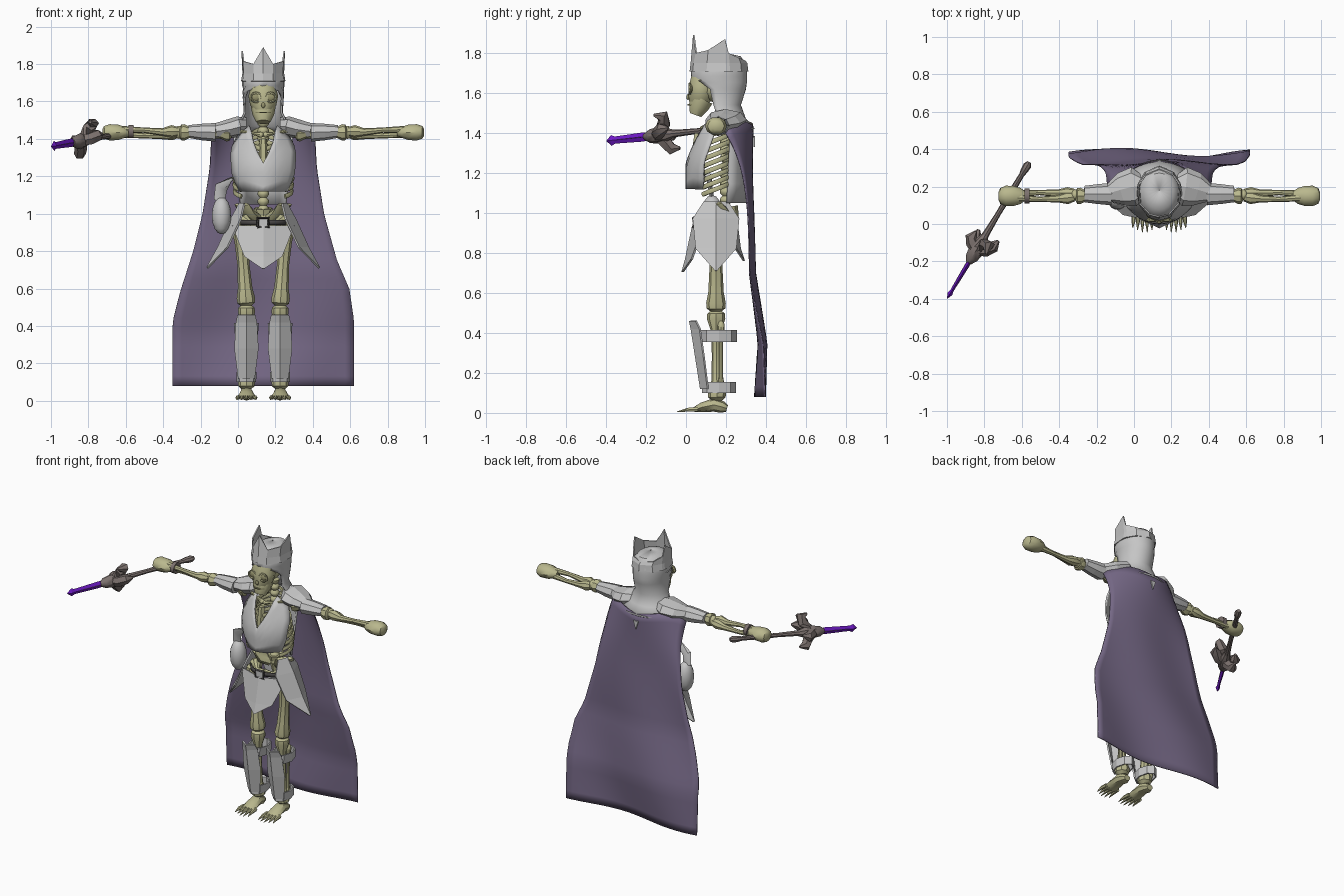
import bpy, bmesh
from math import sin, cos, pi, radians
from mathutils import Vector as V

cube = bpy.data.objects.get("Cube")
if cube:
    bpy.data.objects.remove(cube)
CX, CY = 0.135, 0.15          # axis of the body


def material(name, r, g, b):
    m = bpy.data.materials.new(name)
    m.use_nodes = True
    m.diffuse_color = (r, g, b, 1)
    m.node_tree.nodes["Principled BSDF"].inputs["Base Color"].default_value = (r, g, b, 1)
    return m


BONE = material("bone", .49, .48, .27)
SOCKET = material("socket", .3, .29, .15)
STEEL = material("steel", .56, .56, .56)
CLOTH = material("cape cloth", .18, .14, .24)
LEATHER = material("leather", .07, .065, .065)
HILT = material("hilt", .2, .165, .155)
GLOW = material("violet blade", .16, .01, .58)


def build(name, verts, faces, mat, smooth=35, thick=0):
    me = bpy.data.meshes.new(name)
    me.from_pydata([tuple(v) for v in verts], [], faces)
    bm = bmesh.new()
    bm.from_mesh(me)
    bmesh.ops.remove_doubles(bm, verts=bm.verts, dist=1e-5)
    bmesh.ops.recalc_face_normals(bm, faces=bm.faces)
    bm.to_mesh(me)
    bm.free()
    me.materials.append(mat)
    if smooth:
        me.shade_smooth()
        me.set_sharp_from_angle(angle=radians(smooth))
    ob = bpy.data.objects.new(name, me)
    bpy.context.collection.objects.link(ob)
    if thick:
        mod = ob.modifiers.new("thickness", 'SOLIDIFY')
        mod.thickness, mod.offset = thick, 0


def grid(rows, closed=False):
    n = len(rows[0])
    return [(r * n + i, r * n + (i + 1) % n, (r + 1) * n + (i + 1) % n, (r + 1) * n + i)
            for r in range(len(rows) - 1) for i in range(n if closed else n - 1)]


def tube(name, pts, radii, mat, sides=8, smooth=40):
    """Capped tube; a radius may be a (sideways, upward) pair."""
    pts, rows = [V(p) for p in pts], []
    for i, p in enumerate(pts):
        d = (pts[min(i + 1, len(pts) - 1)] - pts[max(i - 1, 0)]).normalized()
        side = d.cross(V((0, 1, 0)) if abs(d.z) > .8 else V((0, 0, 1))).normalized()
        up = side.cross(d)
        a, b = radii[i] if isinstance(radii[i], tuple) else (radii[i], radii[i])
        rows.append([p + side * a * cos(2 * pi * k / sides) + up * b * sin(2 * pi * k / sides)
                     for k in range(sides)])
    n = len(rows) * sides
    caps = [tuple(range(sides)), tuple(range(n - sides, n))]
    build(name, sum(rows, []), grid(rows, True) + caps, mat, smooth)


def bone(name, a, b, r, shaft=.5):
    a, b = V(a), V(b)
    ts = (0, .04, .1, .22, .5, .78, .9, .96, 1)
    rs = (.5, .95, 1, shaft * 1.2, shaft, shaft * 1.2, 1, .95, .5)
    tube(name, [a.lerp(b, t) for t in ts], [r * k for k in rs], BONE)


def ball(name, loc, size, mat, seg=14):
    rows = [[V((loc[0] + size[0] * sin(pi * j / 8) * cos(2 * pi * i / seg),
                loc[1] + size[1] * sin(pi * j / 8) * sin(2 * pi * i / seg),
                loc[2] + size[2] * cos(pi * j / 8))) for i in range(seg)] for j in range(9)]
    build(name, sum(rows, []), grid(rows, True), mat, 50)


def shell(name, rings, mat, cx=CX, seg=20, thick=.01, smooth=40):
    """Upright shell from rings of (z, centre y, rx, ry, front opening in degrees)."""
    rows = []
    for z, cy, rx, ry, gap in rings:
        g = radians(gap)
        angs = [g + (2 * pi - 2 * g) * i / seg for i in range(seg + 1)]
        rows.append([V((cx + rx * sin(a), cy - ry * cos(a), z)) for a in angs])
    build(name, sum(rows, []), grid(rows), mat, smooth, thick)


def sheet(name, f, nu, nv, mat, thick, smooth=35):
    rows = [[V(f(2 * i / nu - 1, j / nv)) for i in range(nu + 1)] for j in range(nv + 1)]
    build(name, sum(rows, []), grid(rows), mat, smooth, thick)


def panel(name, cx, angle, rows):
    """Creased hanging plate; rows of (z, half width, reach at crease, reach at edge)."""
    c, s = cos(radians(angle)), sin(radians(angle))
    pts = [[V((cx + w * k * c + (e if k else m) * s, CY + w * k * s - (e if k else m) * c, z))
            for k in (-1, 0, 1)] for z, w, m, e in rows]
    build(name, sum(pts, []), grid(pts), STEEL, 0, .01)


def lerp_table(table, t):
    for (a, p), (b, q) in zip(table, table[1:]):
        if t <= b:
            return p + (q - p) * max(0, t - a) / (b - a)
    return table[-1][1]


# Skull
ball("cranium", (CX, .14, 1.63), (.075, .1, .075), BONE)
tube("face", [(CX, .085, 1.68), (CX, .078, 1.63), (CX, .07, 1.58), (CX, .06, 1.545)],
     [(.065, .06), (.08, .068), (.07, .062), (.046, .048)], BONE, 10)
tube("jaw", [(CX, .08, 1.57), (CX, .062, 1.53), (CX, .048, 1.49)],
     [(.066, .06), (.058, .052), (.038, .032)], BONE, 10)
tube("tooth_gap", [(CX, .06, 1.545), (CX, .06, 1.538)], [(.05, .056)] * 2, SOCKET, 10)
ball("nose_socket", (CX, .01, 1.58), (.011, .008, .015), SOCKET)
for s in (-1, 1):
    ex = CX + s * .038
    ball("eye_socket", (ex, .024, 1.622), (.027, .012, .022), SOCKET)
    ring = [(ex + .029 * cos(a), .019, 1.622 + .024 * sin(a)) for a in [i * pi / 6 for i in range(13)]]
    tube("eye_rim", ring, [.007] * 13, BONE, 5)

# Helmet with neck guard, and crown
shell("helmet", [(1.42, .2, .18, .14, 85), (1.47, .18, .135, .115, 80), (1.54, .165, .1, .105, 75),
                 (1.62, .165, .105, .13, 70), (1.655, .165, .107, .135, 50), (1.685, .165, .108, .135, 0),
                 (1.71, .165, .108, .135, 0), (1.75, .17, .1, .122, 0), (1.78, .175, .075, .095, 0),
                 (1.8, .18, .001, .001, 0)], STEEL)
peaks = [(0, 1.89), (26, 1.8), (65, 1.815), (104, 1.87), (112, 1.8), (140, 1.775), (180, 1.762)]
peaks = peaks + [(360 - a, z) for a, z in reversed(peaks[:-1])]
low, mid, high = [], [], []
for a, z in peaks:
    sx, cy = sin(radians(a)), cos(radians(a))
    low.append(V((CX + .118 * sx, .165 - .143 * cy, 1.708)))
    mid.append(V((CX + .111 * sx, .165 - .138 * cy, 1.75)))
    high.append(V((CX + .116 * sx, .165 - .126 * cy, z)))
build("crown", low + mid + high, grid([low, mid, high]), STEEL, 0, .008)

# Spine, ribs, shoulder girdle and pelvis
zs = [.96 + .014 * i for i in range(42)]
tube("spine", [(CX, .2, z) for z in zs], [.03 if i % 3 else .018 for i in range(42)], BONE)
tube("sternum", [(CX, .06, 1.4), (CX, .05, 1.3), (CX, .045, 1.2)], [.02, .025, .012], BONE, 6)
for s in (-1, 1):
    for i in range(9):
        w = lerp_table([(0, .085), (3, .135), (6, .16), (8, .155)], i)
        reach = pi if i < 7 else 2.3
        arc = [reach * k / 12 for k in range(13)]
        tube("rib", [(CX + s * w * sin(a), .15 + .1 * cos(a), 1.46 - .035 * i - .12 * (a / pi))
                     for a in arc], [(.008, .013)] * 13, BONE, 6)
    bone("collarbone", (CX, .08, 1.42), (CX + s * .17, .14, 1.45), .016)
    tube("hip_wing", [(CX + s * .03, .2, .97), (CX + s * .085, .17, 1.0), (CX + s * .115, .14, 1.05)],
         [(.035, .03), (.065, .03), (.055, .012)], BONE)
    tube("pubic_arch", [(CX + s * .1, .15, .97), (CX + s * .06, .1, .94), (CX, .09, .95)],
         [.03, .018, .018], BONE)
tube("sacrum", [(CX, .21, 1.03), (CX, .22, .97), (CX, .2, .9)], [.05, .045, .012], BONE)

# Breastplate and backplate
chest = [(1.12, .125), (1.2, .165), (1.34, .175), (1.47, .11)]


def breast(u, v):
    z = 1.12 + v * (.15 + .2 * min(1, abs(u) / .6) - .06 * max(0, abs(u) - .7) / .3)
    return (CX + u * lerp_table(chest, z), max(0, z - 1.25) * .36 + .085 * u * u + .003, z)


sheet("breastplate", breast, 12, 6, STEEL, .01)
sheet("backplate", lambda u, v: (CX + u * (.12 + .04 * v), .315 - .09 * u * u - .02 * (1 - v), 1.05 + .39 * v),
      8, 4, STEEL, .012)
build("back_clasp", [(CX - .018, .342, 1.385), (CX + .018, .342, 1.385), (CX, .342, 1.33)],
      [(0, 1, 2)], STEEL, 0, .008)

# Belt, buckle and hanging armour plates
shell("belt", [(.94, CY, .125, .1, 0), (.966, CY, .125, .1, 0)], LEATHER)
tube("buckle", [(CX + x, .038, .953 + z) for x, z in
                ((-.03, -.024), (.03, -.024), (.03, .024), (-.03, .024), (-.03, -.024))],
     [.008] * 5, LEATHER, 4, 0)
build("buckle_plate", [(CX + x, .038, .953 + z) for x, z in
                       ((-.024, -.018), (.024, -.018), (.024, .018), (-.024, .018))],
      [(0, 1, 2, 3)], STEEL, 0, .008)
panel("front_tasset", CX, 0, [(.935, .165, .115, .06), (.77, .1, .15, .12), (.705, .004, .168, .166)])
panel("back_tasset", CX, 180, [(.98, .12, .1, .07), (.82, .08, .12, .1), (.76, .004, .14, .14)])
for s in (-1, 1):
    panel("side_tasset", CX, 90 * s, [(1.055, .06, .125, .1), (.97, .115, .172, .12), (.82, .1, .24, .19),
                                      (.71, .004, .3, .298)])
ball("hip_flask", (-.088, .13, .99), (.052, .055, .1), STEEL)
tube("flask_strap", [(-.1, .13, 1.07), (-.09, .12, 1.14), (-.03, .11, 1.19)],
     [(.03, .012), (.035, .012), (.02, .01)], STEEL, 6)

for s in (-1, 1):
    def P(off, y, z):
        return (CX + s * off, y, z)
    # Arm
    bone("upper_arm", P(.17, CY, 1.43), P(.45, CY, 1.435), .044)
    ball("elbow", P(.45, .155, 1.435), (.025, .03, .035), BONE, 10)
    tube("radius_bone", [P(o, y, z) for o, y, z in ((.455, .145, 1.44), (.49, .14, 1.44), (.54, .135, 1.437),
                                                   (.64, .132, 1.447), (.76, .14, 1.45))],
         [.024, .034, .02, .014, .02], BONE)
    tube("ulna_bone", [P(o, y, z) for o, y, z in ((.455, .165, 1.43), (.49, .165, 1.425), (.54, .165, 1.418),
                                                 (.64, .168, 1.417), (.76, .162, 1.425))],
         [.024, .032, .02, .014, .02], BONE)
    tube("fist", [P(o, CY, 1.435) for o in (.715, .74, .775, .82, .85, .86)],
         [.022, (.042, .03), (.053, .043), (.055, .046), (.042, .036), .02], BONE, 10)
    tube("pauldron", [P(.09, .2, 1.465), P(.135, .2, 1.465), P(.2, .185, 1.45), P(.265, .165, 1.44)],
         [(.06, .05), (.105, .055), (.09, .05), (.05, .04)], STEEL, 8, 0)
    tube("arm_guard", [P(.255, .16, 1.435), P(.33, .16, 1.437), P(.4, .16, 1.44)],
         [(.06, .05), (.053, .044), (.044, .034)], STEEL, 8, 0)
    # Leg
    ball("hip_joint", P(.105, CY, .95), (.04, .04, .04), BONE)
    bone("thigh", P(.122, CY, .95), P(.09, CY, .505), .049, .66)
    bone("shin", P(.09, CY, .515), P(.09, .155, .06), .046, .5)
    bone("calf_bone", P(.12, .175, .46), P(.115, .175, .1), .018)
    leg = CX + s * .09
    panel("greave", leg, 0, [(.46, .045, .13, .1), (.42, .054, .122, .08), (.28, .062, .1, .06),
                             (.12, .042, .075, .04)])
    shell("upper_strap", [(.355, .165, .058, .085, 0), (.415, .165, .062, .085, 0)], STEEL, leg, 8, .008, 0)
    shell("lower_strap", [(.1, .165, .048, .08, 0), (.155, .165, .05, .08, 0)], STEEL, leg, 8, .008, 0)
    # Foot with pointed toes
    tube("foot", [P(.09, .205, .022), P(.09, .18, .03), P(.09, .14, .04), P(.09, .08, .028), P(.09, .04, .016)],
         [(.022, .018), (.036, .03), (.036, .034), (.046, .024), (.05, .012)], BONE)
    for k in range(-2, 3):
        x, tip = .09 + k * .022, -.05 + .012 * abs(k + .5)
        tube("toe", [P(x, .06, .018), P(x + k * .002, .015, .017), P(x + k * .004, tip, .006)],
             [.013, .011, .002], BONE, 6)

# Cape
left = [(.08, -.35), (.42, -.35), (.58, -.31), (.8, -.24), (1, -.19), (1.25, -.15), (1.43, -.14)]
right = [(.08, .62), (.43, .62), (.6, .595), (.75, .53), (1, .46), (1.25, .42), (1.43, .41)]
depth = [(.08, .37), (.35, .383), (.7, .333), (1.1, .33), (1.43, .335)]


def cape(u, v):
    z = 1.43 - 1.35 * v
    a, b = lerp_table(left, z), lerp_table(right, z)
    wrap = .15 * u * u * (1 - v) ** 6
    y = lerp_table(depth, z) - wrap + .027 * v * sin(3.5 * u + 5 * v - 1)
    return (a + (b - a) * (u + 1) / 2, y, z + (.05 * abs(u) - .06 * u ** 6) * (1 - v) ** 3)


sheet("cape", cape, 20, 26, CLOTH, .006, 60)

# Sword and wrist ring
pommel, tip = V((-.56, .33, 1.44)), V((-1.0, -.4, 1.36))


def along(d):
    return pommel + (tip - pommel).normalized() * d


grip = [0, .02, .05, .08, .2, .32, .44, .5]
tube("grip", [along(d) for d in grip], [.012, .022, .02, .014, .017, .014, .018, .024], HILT)
tube("guard", [along(d) for d in (.46, .5, .55, .6, .63)], [.02, .034, .042, .034, .016], HILT)
horns = [((-.8, -.11, 1.45), (-.775, -.115, 1.485), (-.79, -.16, 1.49)),
         ((-.84, -.1, 1.35), (-.845, -.07, 1.32), (-.83, -.03, 1.325)),
         ((-.79, -.14, 1.4), (-.75, -.12, 1.42), (-.725, -.09, 1.425)),
         ((-.865, -.1, 1.39), (-.87, -.07, 1.39), (-.845, -.04, 1.4))]
for path in horns:
    tube("guard_horn", [along(.55), *path], [.032, .034, .032, .008], HILT, 6)
tube("blade_ridge", [along(.6), along(.72), along(.8)], [(.0135, .005), (.0115, .004), (.009, .003)], HILT, 4, 0)
tube("blade", [along(d) for d in (.61, .64, .76, .805, .825, .853)],
     [(.009, .018), (.011, .023), (.009, .019), (.009, .018), (.014, .027), .002], GLOW, 4, 0)
tube("wrist_ring", [(-.585, CY, 1.44), (-.56, CY, 1.44)], [(.04, .037)] * 2, HILT, 10)
